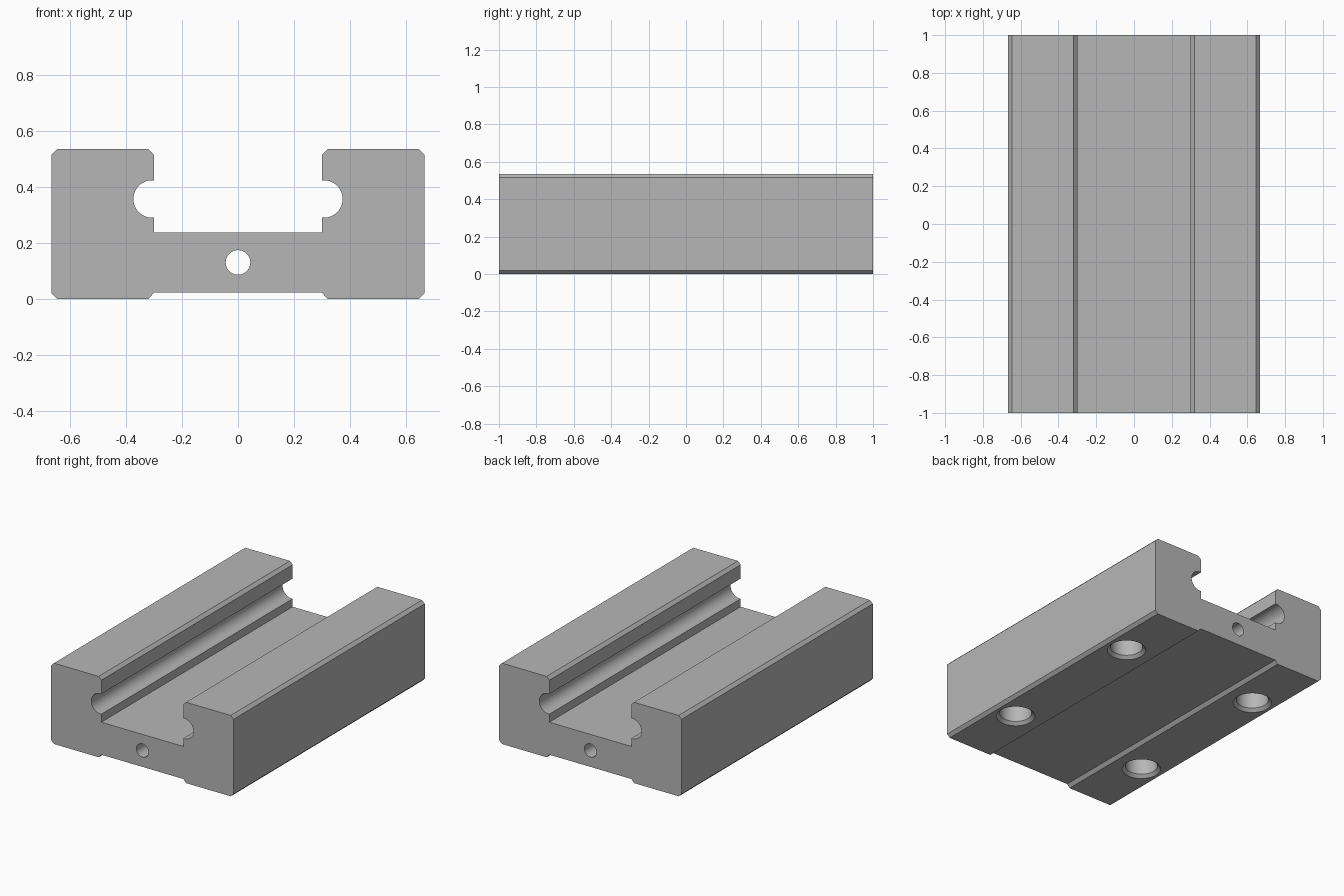
import bpy, bmesh, math
from mathutils import Matrix

if "Cube" in bpy.data.objects:
    bpy.data.objects.remove(bpy.data.objects["Cube"])

steel = bpy.data.materials.new("satin grey steel")
steel.use_nodes = True
GREY = (0.47, 0.47, 0.47, 1)
steel.diffuse_color = GREY
steel.node_tree.nodes["Principled BSDF"].inputs["Base Color"].default_value = GREY

WIDTH, HEIGHT, CHAMFER = 0.667, 0.535, 0.02
SLOT, FLOOR, RELIEF = 0.30, 0.237, 0.022


def make_object(name, bm):
    bmesh.ops.recalc_face_normals(bm, faces=bm.faces)
    mesh = bpy.data.meshes.new(name)
    bm.to_mesh(mesh)
    bm.free()
    mesh.materials.append(steel)
    obj = bpy.data.objects.new(name, mesh)
    bpy.context.collection.objects.link(obj)
    return obj


# Right half of the carriage section: chamfered block, slot and ball groove
groove_x, groove_z, groove_r = 0.307, 0.357, 0.067
start = math.acos((SLOT - groove_x) / groove_r)
groove = [(groove_x + groove_r * math.cos(a), groove_z + groove_r * math.sin(a))
          for a in (start - 2 * start * i / 32 for i in range(33))]
half = [(SLOT, RELIEF), (SLOT + CHAMFER, 0), (WIDTH - CHAMFER, 0), (WIDTH, CHAMFER),
        (WIDTH, HEIGHT - CHAMFER), (WIDTH - CHAMFER, HEIGHT),
        (SLOT + CHAMFER, HEIGHT), (SLOT, HEIGHT - CHAMFER)] + groove + [(SLOT, FLOOR)]
section = half + [(-x, z) for x, z in reversed(half)]

# Extrude the mirrored section along the length
bm = bmesh.new()
face = bm.faces.new([bm.verts.new((x, -1, z)) for x, z in section])
grown = bmesh.ops.extrude_face_region(bm, geom=[face], use_keep_orig=True)
bmesh.ops.translate(bm, vec=(0, 2, 0),
                    verts=[v for v in grown["geom"] if isinstance(v, bmesh.types.BMVert)])
carriage = make_object("carriage_block", bm)


# Cutter for the four countersunk mounting holes and the lengthwise bore
def add_hole(bm, x, y, rings, segments=48):
    loops = [[bm.verts.new((x + r * math.cos(a), y + r * math.sin(a), z))
              for a in (math.tau * i / segments for i in range(segments))]
             for r, z in rings]
    for low, high in zip(loops, loops[1:]):
        for i in range(segments):
            j = (i + 1) % segments
            bm.faces.new((low[i], low[j], high[j], high[i]))
    bm.faces.new(loops[0])
    bm.faces.new(loops[-1])


bm = bmesh.new()
for x in (-0.507, 0.507):
    for y in (-0.533, 0.533):
        add_hole(bm, x, y, [(0.139, -0.02), (0.099, 0.02), (0.099, 0.32)])
bmesh.ops.create_cone(bm, cap_ends=True, segments=40, radius1=0.044, radius2=0.044, depth=2.2,
                      matrix=Matrix.Translation((0, 0, 0.13)) @ Matrix.Rotation(math.pi / 2, 4, 'X'))
cutter = make_object("hole_cutter", bm)
cutter.hide_render = True

# Cut the holes, then discard the cutter
cut = carriage.modifiers.new("holes", 'BOOLEAN')
cut.operation, cut.solver, cut.object = 'DIFFERENCE', 'EXACT', cutter
bpy.ops.object.select_all(action='DESELECT')
carriage.select_set(True)
bpy.context.view_layer.objects.active = carriage
bpy.ops.object.modifier_apply(modifier=cut.name)
bpy.data.objects.remove(cutter)
bpy.ops.object.shade_smooth_by_angle(angle=math.radians(30))
